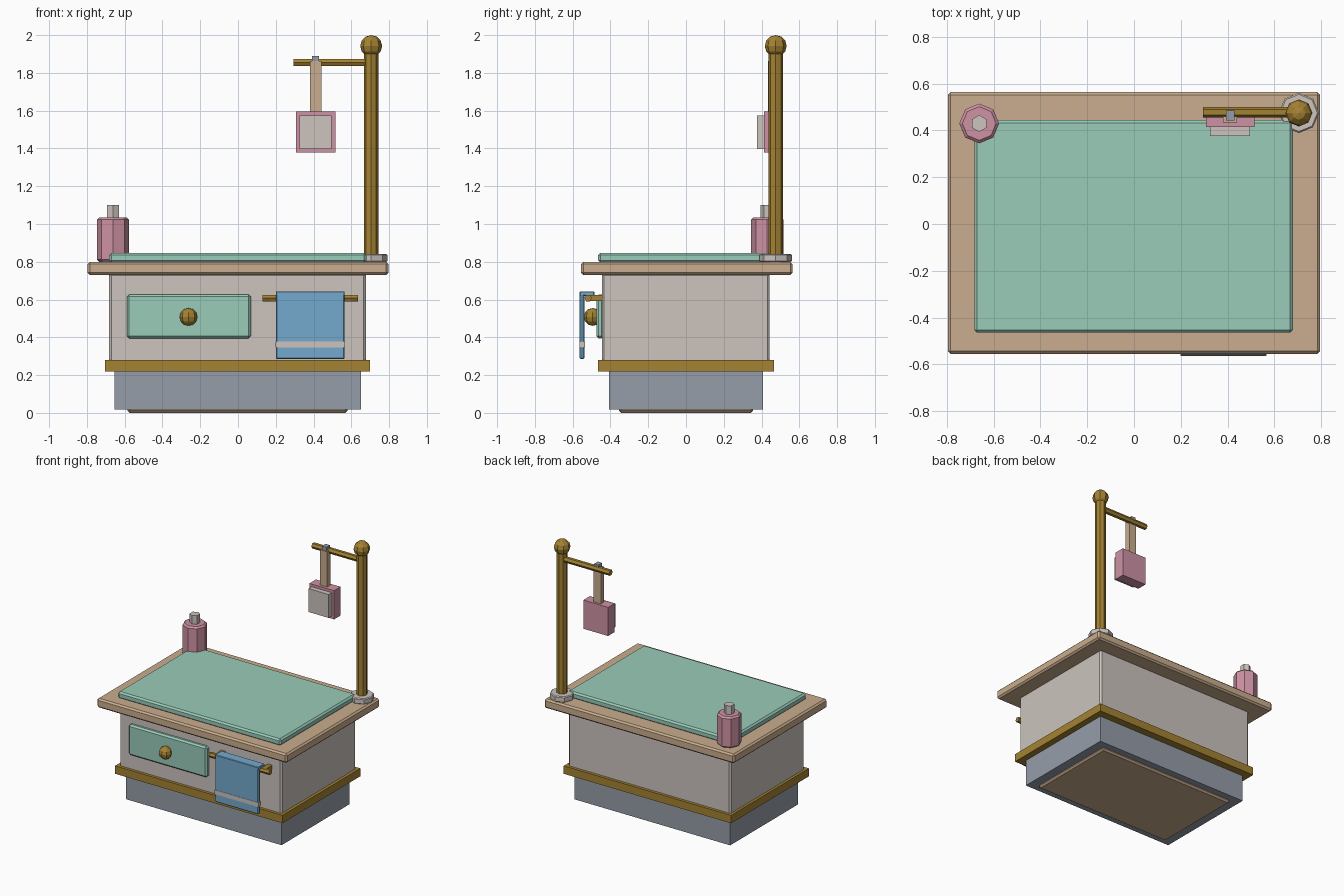
import bpy
import math

cube = bpy.data.objects.get("Cube")
if cube:
    bpy.data.objects.remove(cube, do_unlink=True)


def material(name, rgb):
    """Flat material from 0-255 display values, stored as linear."""
    lin = [((c / 255 + 0.055) / 1.055) ** 2.4 for c in rgb] + [1.0]
    m = bpy.data.materials.new(name)
    m.use_nodes = True
    m.diffuse_color = lin
    m.node_tree.nodes["Principled BSDF"].inputs["Base Color"].default_value = lin
    return m


TAN = material("tan wood", (202, 173, 142))
CREAM = material("warm cream", (204, 196, 190))
MINT = material("mint green", (154, 204, 186))
BRASS = material("brass", (164, 130, 50))
SLATE = material("slate grey", (150, 158, 169))
PINK = material("rose pink", (206, 146, 164))
BLUE = material("towel blue", (117, 170, 206))


def finish(name, mat, bevel, limit=30):
    ob = bpy.context.object
    ob.name = name
    ob.data.materials.append(mat)
    if bevel:
        mod = ob.modifiers.new("edge chamfer", 'BEVEL')
        mod.width = bevel
        mod.segments = 1
        mod.limit_method = 'ANGLE'
        mod.angle_limit = math.radians(limit)
    return ob


def box(name, mat, x, y, z, bevel=0):
    """Box given by its (low, high) range on each axis."""
    bpy.ops.mesh.primitive_cube_add(size=1)
    ob = finish(name, mat, bevel)
    low, high = zip(x, y, z)
    for v in ob.data.vertices:
        v.co = [l if c < 0 else h for c, l, h in zip(v.co, low, high)]
    return ob


def rod(name, mat, centre, radius, length, sides=8, bevel=0, turn=(0, 0, 0)):
    bpy.ops.mesh.primitive_cylinder_add(vertices=sides, radius=radius, depth=length,
                                        location=centre, rotation=turn)
    return finish(name, mat, bevel, 60)


def ball(name, mat, centre, radius):
    bpy.ops.mesh.primitive_uv_sphere_add(segments=8, ring_count=6, radius=radius,
                                         location=centre)
    return finish(name, mat, 0)


# Cabinet, from the floor up
box("floor_plate", TAN, (-.585, .58), (-.355, .355), (0, .03), .012)
box("plinth", SLATE, (-.655, .65), (-.407, .407), (.018, .22))
box("brass_band", BRASS, (-.703, .699), (-.467, .465), (.22, .28))
box("cabinet_body", CREAM, (-.683, .677), (-.445, .443), (.25, .74), .012)
box("table_top", TAN, (-.796, .796), (-.555, .564), (.73, .80), .012)
box("table_pad", MINT, (-.683, .68), (-.465, .445), (.795, .847), .012)

# Drawer
box("drawer_front", MINT, (-.588, .068), (-.474, -.435), (.395, .627), .012)
ball("drawer_knob", BRASS, (-.262, -.494, .508), .047)

# Towel rail
rod("towel_rail", BRASS, (.383, -.518, .608), .02, .505, 6, turn=(0, math.pi / 2, 0))
for side, x in (("right", .19), ("left", .58)):
    box("rail_bracket_" + side, BRASS, (x - .018, x + .018), (-.53, -.435), (.592, .625))

# Towel folded over the rail
box("towel_panel", BLUE, (.2, .565), (-.563, -.538), (.285, .63), .006)
box("towel_fold", BLUE, (.2, .565), (-.563, -.485), (.62, .643), .004)
box("towel_stripe", CREAM, (.199, .566), (-.565, -.536), (.345, .377))

# Bottle
rod("bottle", PINK, (-.662, .43, .917), .085, .236, bevel=.012)
rod("bottle_cap", CREAM, (-.662, .43, 1.06), .036, .08, 6)

# Pole with finial and cross bar
POLE_X, POLE_Y = .705, .475
rod("pole_foot", CREAM, (POLE_X, POLE_Y, .82), .086, .044, bevel=.006)
rod("pole", BRASS, (POLE_X, POLE_Y, 1.36), .038, 1.12)
ball("pole_finial", BRASS, (POLE_X, POLE_Y, 1.942), .058)
rod("cross_bar", BRASS, (.5, POLE_Y + .003, 1.855), .022, .41, 6, turn=(0, math.pi / 2, 0))

# Hanging paddle
box("hanger_hook", SLATE, (.393, .43), (.442, .486), (1.835, 1.89))
box("hanger_strap", TAN, (.381, .441), (.435, .475), (1.58, 1.862))
box("hanging_block", PINK, (.308, .515), (.414, .492), (1.378, 1.595))
box("block_face_pad", CREAM, (.326, .496), (.377, .42), (1.398, 1.575))
